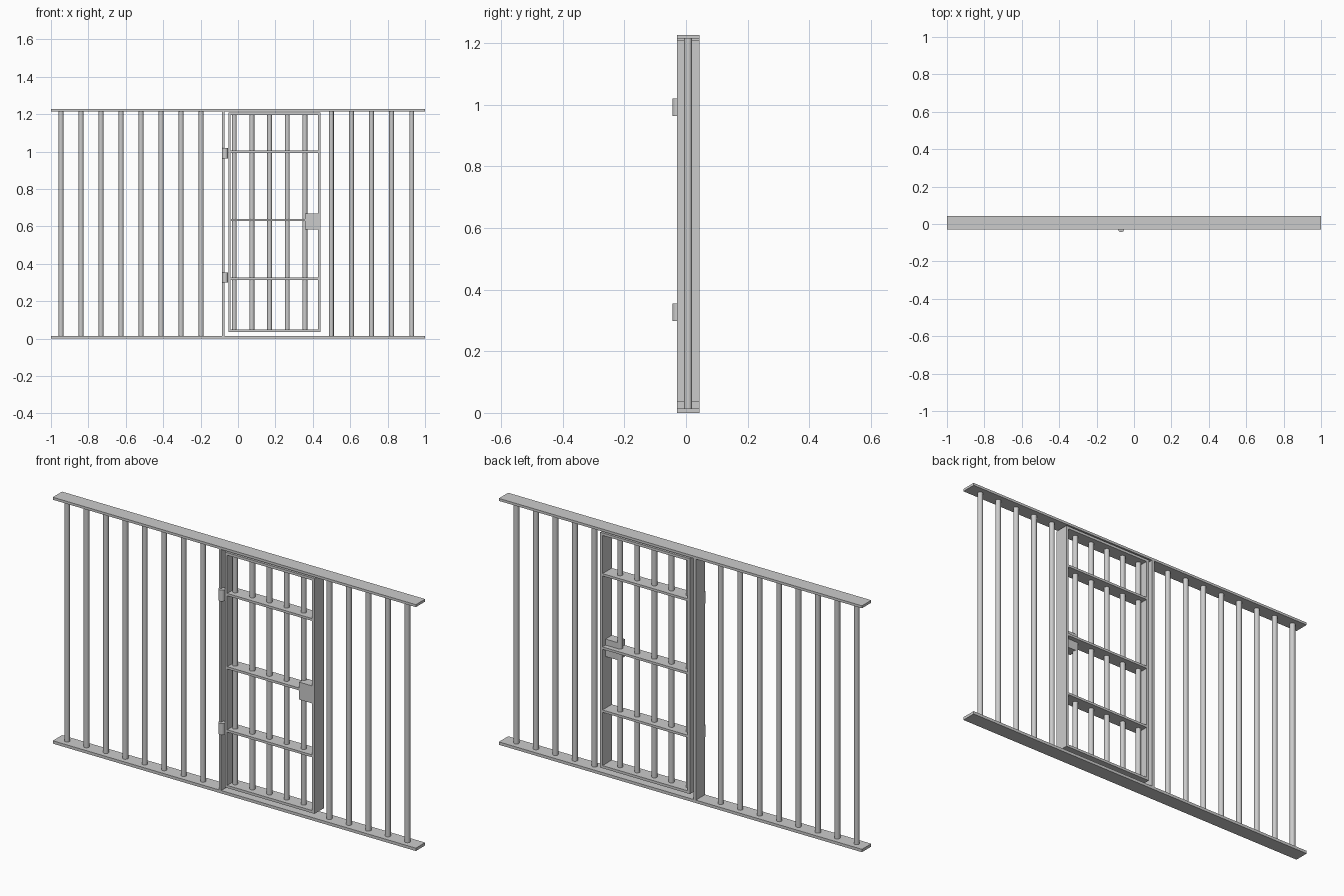
import bpy

if "Cube" in bpy.data.objects:
    bpy.data.objects.remove(bpy.data.objects["Cube"])

Y0, Y1 = -0.029, 0.044      # front and back of the flat steel sections
H, T = 1.227, 0.0145        # overall height, rail thickness
BAR_Y, BAR_R = 0.007, 0.013


def box(name, x0, x1, z0, z1, y0=Y0, y1=Y1):
    bpy.ops.mesh.primitive_cube_add(
        size=1, location=((x0 + x1) / 2, (y0 + y1) / 2, (z0 + z1) / 2))
    ob = bpy.context.object
    ob.name = name
    ob.scale = (x1 - x0, y1 - y0, z1 - z0)
    bpy.ops.object.transform_apply(location=False, rotation=False)
    return ob


def rod(name, x, y, r, z0, z1):
    bpy.ops.mesh.primitive_cylinder_add(
        vertices=20, radius=r, depth=z1 - z0, location=(x, y, (z0 + z1) / 2))
    ob = bpy.context.object
    ob.name = name
    bpy.ops.object.shade_smooth_by_angle()
    return ob


# Floor and ceiling rails
box("bottom_rail", -1, 1, 0, T)
box("top_rail", -1, 1, H - 0.0125, H)

# Fixed bars either side of the door
for i in range(8):
    rod("left_bar", -0.946 + i * 0.107, BAR_Y, BAR_R, T, H - 0.0125)
for i in range(5):
    rod("right_bar", 0.499 + i * 0.1075, BAR_Y, BAR_R, T, H - 0.0125)

# Hinge post
box("hinge_post", -0.085, -0.072, T, H - 0.0125)

# Door frame
DX0, DX1, DZ0, DZ1, DT = -0.052, 0.442, 0.036, 1.208, 0.013
box("door_hinge_stile", DX0, DX0 + DT, DZ0, DZ1)
box("door_lock_stile", DX1 - DT, DX1, DZ0, DZ1)
box("door_bottom", DX0 + DT, DX1 - DT, DZ0, DZ0 + DT)
box("door_top", DX0 + DT, DX1 - DT, DZ1 - DT, DZ1)

# Door cross rails and bars
for z in (0.32, 0.634, 0.999):
    box("door_cross_rail", DX0 + DT, DX1 - DT, z - 0.006, z + 0.006)
for i in range(5):
    rod("door_bar", -0.02 + i * 0.0945, BAR_Y, BAR_R, DZ0 + DT, DZ1 - DT)

# Lock case, standing just proud of the door
box("lock_case", 0.358, 0.434, 0.583, 0.67, Y0 - 0.001, 0.02)

# Hinge barrels
for z in (0.327, 0.992):
    rod("hinge_barrel", -0.069, -0.028, 0.016, z - 0.028, z + 0.028)
